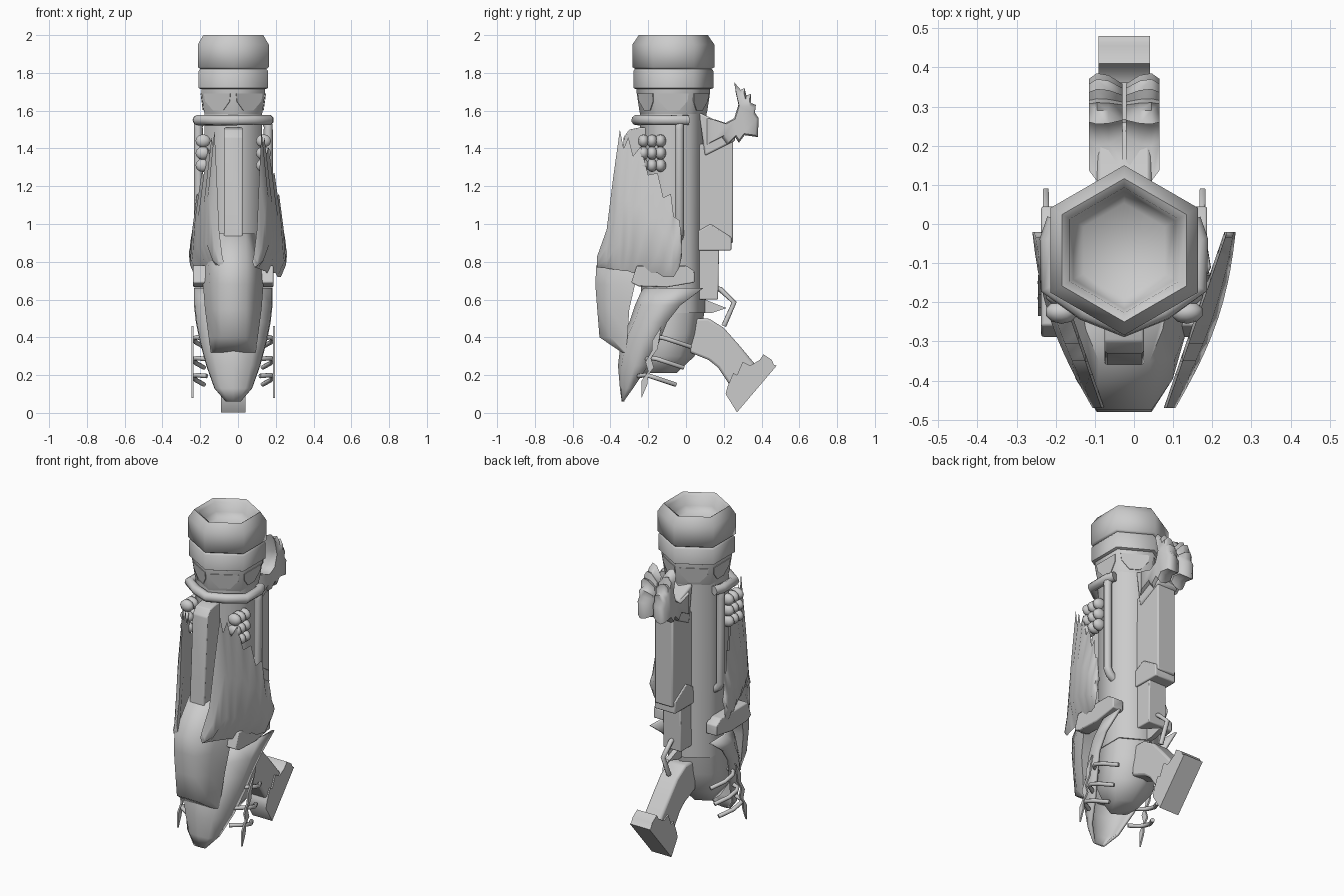
import bpy, bmesh, math
from mathutils import Vector

if "Cube" in bpy.data.objects:
    bpy.data.objects.remove(bpy.data.objects["Cube"])

CX, CY = -0.025, -0.067      # barrel axis
parts = []

grey = bpy.data.materials.new("plain_grey")
grey.use_nodes = True
grey.diffuse_color = (0.6, 0.6, 0.6, 1)
grey.node_tree.nodes["Principled BSDF"].inputs["Base Color"].default_value = (0.6, 0.6, 0.6, 1)


def build(name, verts, faces):
    bm = bmesh.new()
    vs = [bm.verts.new(v) for v in verts]
    for f in faces:
        bm.faces.new([vs[i] for i in f])
    bmesh.ops.recalc_face_normals(bm, faces=bm.faces[:])
    me = bpy.data.meshes.new(name)
    bm.to_mesh(me)
    bm.free()
    me.materials.append(grey)
    ob = bpy.data.objects.new(name, me)
    bpy.context.collection.objects.link(ob)
    parts.append(ob)
    return ob


def loft(name, rings, closed=True):
    """Skin a list of equal-length rings; closed rings are capped."""
    n = len(rings[0])
    verts = [p for r in rings for p in r]
    faces = [(k * n + i, k * n + (i + 1) % n, (k + 1) * n + (i + 1) % n, (k + 1) * n + i)
             for k in range(len(rings) - 1) for i in range(n if closed else n - 1)]
    if closed:
        faces += [tuple(range(n)), tuple(range(len(verts) - n, len(verts)))]
    return build(name, verts, faces)


def hexagon(r, z, cy=CY):
    return [(CX + r * math.sin(i * math.pi / 3), cy + r * math.cos(i * math.pi / 3), z)
            for i in range(6)]


def plate(name, pts, x0, x1, bevel=0):
    """Extrude a side outline given in (y, z) from x0 to x1."""
    ob = loft(name, [[(x, y, z) for y, z in pts] for x in (x0, x1)])
    if bevel:
        m = ob.modifiers.new("bevel", 'BEVEL')
        m.width, m.segments = bevel, 2
    return ob


def centred(name, pts, half, bevel=0):
    return plate(name, pts, CX - half, CX + half, bevel)


def tube(name, pts, r):
    """Eight-sided pipe along a polyline."""
    pts = [Vector(p) for p in pts]
    rings, side = [], None
    for i, p in enumerate(pts):
        d = (pts[min(i + 1, len(pts) - 1)] - pts[max(i - 1, 0)]).normalized()
        ref = side if side else d.orthogonal()
        side = (ref - d * ref.dot(d)).normalized()
        up = d.cross(side)
        rings.append([p + r * (side * math.cos(a) + up * math.sin(a))
                      for a in (k * math.pi / 4 for k in range(8))])
    return loft(name, rings)


# Barrel: hollow muzzle, ring, neck, main tube and rounded lower end
loft("muzzle", [hexagon(r, z) for z, r in
     [(1.82, .2), (1.83, .217), (1.95, .217), (2.0, .183), (1.985, .16), (1.93, .15), (1.9, .12)]])
loft("muzzle_ring", [hexagon(r, z) for z, r in
     [(1.715, .2), (1.72, .212), (1.81, .212), (1.825, .2)]])
loft("neck", [hexagon(r, z) for z, r in [(1.58, .175), (1.6, .18), (1.7, .195), (1.72, .195)]])
loft("barrel", [hexagon(r, z) for z, r in [(.53, .172), (1.62, .176)]])
loft("lower_barrel", [hexagon(r, z, c) for z, r, c in
     [(.56, .168, CY), (.42, .165, -.085), (.3, .155, -.11), (.21, .09, -.14)]])

# Thin shields around the neck
for i in range(6):
    a = math.radians(30 + 60 * i)
    n, t = Vector((math.sin(a), math.cos(a), 0)), Vector((math.cos(a), -math.sin(a), 0))
    rings = []
    for off in (0, .004):
        c = Vector((CX, CY, 0))
        rings.append([c + t * u + n * (d + off) + Vector((0, 0, z)) for u, z, d in
                      [(-.08, 1.69, .169), (.08, 1.69, .169), (.075, 1.65, .164),
                       (.03, 1.6, .157), (-.03, 1.6, .157), (-.075, 1.65, .164)]])
    loft("neck_shield", rings)

# Front rail and the rounded hood below it
centred("front_rail", [(-.25, 1.51), (-.3, 1.5), (-.33, 1.46), (-.36, .92), (-.2, .92), (-.2, 1.51)],
        .05, .006)
hood = []
for z, yf, wf, yb, wb in [(.95, -.35, .065, -.15, .12), (.78, -.475, .07, -.15, .17),
                          (.68, -.48, .07, -.27, .16), (.55, -.47, .068, -.3, .15),
                          (.4, -.458, .065, -.31, .13), (.32, -.34, .09, -.32, .12)]:
    wm, ym = wf + .6 * (wb - wf), yf + .4 * (yb - yf)
    half = [(wb, yb), (wm, ym), (wf, yf)]
    hood.append([(CX - x, y, z) for x, y in half] + [(CX + x, y, z) for x, y in half[::-1]])
loft("hood", hood)

# Lower cowl: curved shell, open at the back
cowl = []
for z, w, yf, yb in [(.66, .208, -.23, .09), (.57, .208, -.27, -.03), (.48, .198, -.3, -.1),
                     (.38, .178, -.345, -.14), (.25, .143, -.36, -.2),
                     (.13, .1, -.35, -.28), (.06, .04, -.34, -.33)]:
    half = [(w, yb), (w * .98, yb + (yf - yb) * .45), (w * .65, yb + (yf - yb) * .88), (0, yf)]
    cowl.append([(CX + s * x, y, z) for s, row in ((-1, half), (1, half[-2::-1])) for x, y in row])
shell = loft("lower_cowl", cowl, closed=False)
shell.modifiers.new("thickness", 'SOLIDIFY').thickness = .015

# Rear box, its foot and the lower block
centred("rear_box", [(.06, .9), (.25, .9), (.25, 1.45), (.06, 1.42)], .062, .008)
centred("rear_box_foot", [(.06, .86), (.24, .86), (.24, .93), (.13, 1.0), (.06, .96)], .07, .006)
centred("rear_block", [(.03, .6), (.17, .6), (.175, .88), (.03, .88)], .06, .006)

# Tufted ornament high on the back: two plump, jagged halves
centred("tuft_mount", [(.07, 1.59), (.2, 1.53), (.26, 1.52), (.26, 1.44), (.1, 1.36)], .07, .01)
tuft = [(.11, 1.56), (.2, 1.53), (.255, 1.56), (.28, 1.64), (.255, 1.75), (.29, 1.71), (.31, 1.72),
        (.32, 1.68), (.345, 1.69), (.345, 1.64), (.37, 1.63), (.365, 1.59), (.385, 1.56),
        (.38, 1.46), (.31, 1.47), (.28, 1.43), (.26, 1.46), (.22, 1.42), (.19, 1.46), (.11, 1.42)]
for s in (-1, 1):
    rings = []
    for x, k in ((.005, .72), (.04, .95), (.07, 1), (.09, .85)):
        rings.append([(CX + s * x, .29 + (y - .29) * k, 1.53 + (z - 1.53) * k) for y, z in tuft])
    loft("tuft_half", rings)

# Curved grip with a wider heel
centred("grip", [(.02, .32), (.12, .28), (.17, .24), (.25, .12), (.38, .24), (.28, .36),
                 (.2, .45), (.12, .5), (.02, .5)], .058, .012)
centred("grip_heel", [(.22, .14), (.21, .1), (.27, .003), (.48, .25), (.465, .255), (.455, .28),
                      (.41, .31), (.39, .28), (.34, .25), (.3, .27), (.27, .2), (.25, .21)], .066)
tube("trigger_guard", [(CX, .15, .66), (CX, .18, .655), (CX, .255, .585), (CX, .2, .46)], .014)
centred("trigger", [(.1, .6), (.15, .58), (.215, .555), (.14, .53), (.1, .53)], .015)

# Parts repeated on both sides
wing = [(-.47, .77, .83), (-.42, .765, .97), (-.385, .76, 1.25), (-.35, .755, 1.5),
        (-.33, .75, 1.4), (-.305, .75, 1.46), (-.28, .74, 1.36), (-.24, .75, 1.41),
        (-.2, .74, 1.26), (-.15, .74, 1.27), (-.12, .72, 1.14), (-.08, .72, 1.16),
        (-.065, .72, 1.04), (-.035, .77, 1.02), (-.02, .84, .9)]
for s in (-1, 1):
    rings = []
    for y, z0, z1 in wing:
        t = (y + .47) / .45
        x = .088 + .155 * t
        bulge = .04 * math.sin(math.pi * min(1, t * .85 + .08)) + .008
        h = z1 - z0
        rings.append([(s * p, y, z) for p, z in
                      [(x, z0), (x + bulge, z0 + h * .2), (x + bulge * .7, z0 + h * .55),
                       (x - .005, z1), (x - .012, z0 + h * .5)]])
    loft("feather_wing", rings)

    def X(d):
        return CX + s * d

    plate("hood_band", [(-.26, .78), (0, .78), (.045, .75), (.045, .69), (-.1, .665), (-.25, .67),
                        (-.29, .69)], X(.14), X(.212), .006)
    # side pipe: leaves the front collar and runs down the barrel
    tube("side_pipe", [(X(.17), -.03, 1.55), (X(.185), -.035, 1.52), (X(.185), -.035, 1.5),
                       (X(.185), -.035, .98), (X(.17), -.035, .95), (X(.14), -.035, .93)], .024)
    # rows of rounded pads
    for z in (1.44, 1.375, 1.31):
        for y in (-.225, -.18, -.135):
            bpy.ops.mesh.primitive_uv_sphere_add(segments=10, ring_count=6, radius=1,
                                                 location=(X(.16), y, z))
            pad = bpy.context.object
            pad.name = "side_pad"
            pad.scale = (.042, .03, .035)
            pad.data.materials.append(grey)
            parts.append(pad)
    # small hooked prongs hugging the lower barrel, and a hanging feather strip
    for y, z in ((-.14, .4), (-.18, .29), (-.22, .2)):
        tube("prong", [(X(.14), y - .03, z - .005), (X(.195), y, z), (X(.21), y + .03, z - .005),
                       (X(.2), y + .09, z - .025), (X(.155), y + .165, z - .05)], .012)
    plate("hanging_feather", [(-.13, .46), (-.18, .38), (-.18, .33), (-.215, .27), (-.2, .22),
                              (-.235, .17), (-.235, .08), (-.205, .15), (-.2, .2), (-.17, .24),
                              (-.185, .29), (-.15, .34)], X(.21), X(.22))

# Collar across the front, joined to both side pipes
arc = [(-.17, .01), (-.188, -.04), (-.188, -.16), (-.1, -.22), (0, -.262)]
tube("collar", [(CX + x, y, 1.55) for x, y in arc + [(-x, y) for x, y in arc[-2::-1]]], .028)

# Smooth shading with sharp edges kept
bpy.ops.object.select_all(action='DESELECT')
for ob in parts:
    ob.select_set(True)
bpy.context.view_layer.objects.active = parts[0]
bpy.ops.object.shade_smooth_by_angle(angle=math.radians(62))
